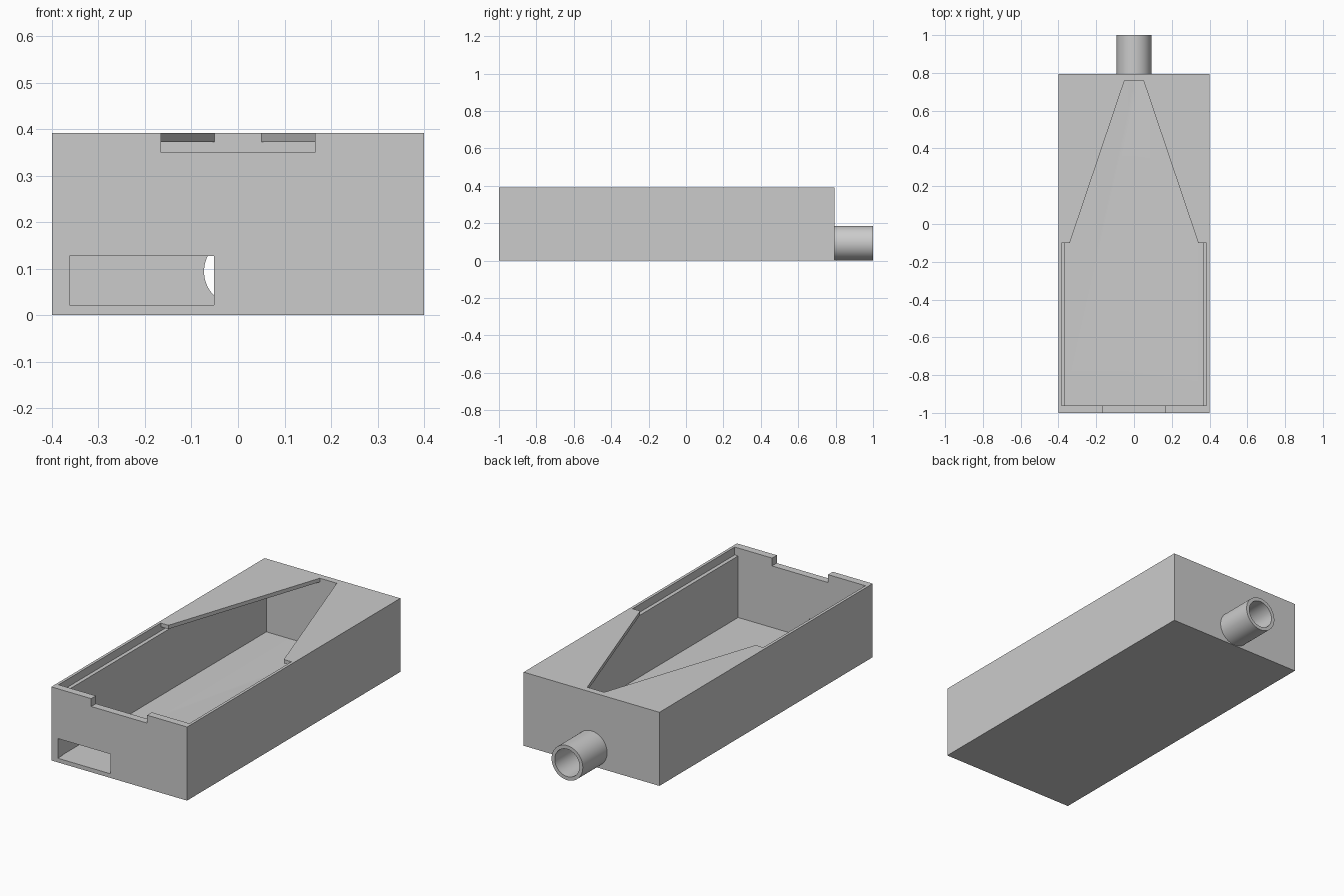
import bpy, bmesh, math

cube = bpy.data.objects.get("Cube")
if cube:
    bpy.data.objects.remove(cube, do_unlink=True)

grey = bpy.data.materials.new("plain grey")
grey.use_nodes = True
colour = (0.6, 0.6, 0.6, 1)
grey.diffuse_color = colour
grey.node_tree.nodes["Principled BSDF"].inputs["Base Color"].default_value = colour

TOP, FRONT, BACK = 0.392, -1.0, 0.795
FLOOR, LEDGE, ROOF = 0.022, 0.35, 0.372
INNER_FRONT, INNER_BACK = -0.96, 0.76
TUBE_Z = 0.094


def prism(name, outline, z0, z1):
    """Solid made by raising an outline in the xy plane."""
    bm = bmesh.new()
    base = bm.faces.new([bm.verts.new((x, y, z0)) for x, y in outline])
    side = bmesh.ops.extrude_face_region(bm, geom=[base])["geom"]
    verts = [v for v in side if isinstance(v, bmesh.types.BMVert)]
    bmesh.ops.translate(bm, verts=verts, vec=(0, 0, z1 - z0))
    bmesh.ops.recalc_face_normals(bm, faces=bm.faces)
    mesh = bpy.data.meshes.new(name)
    bm.to_mesh(mesh)
    bm.free()
    mesh.materials.append(grey)
    obj = bpy.data.objects.new(name, mesh)
    bpy.context.collection.objects.link(obj)
    return obj


def box(name, x0, x1, y0, y1, z0, z1):
    return prism(name, [(x0, y0), (x1, y0), (x1, y1), (x0, y1)], z0, z1)


def rod(name, radius, y0, y1):
    """Cylinder lying along y at the height of the outlet."""
    bpy.ops.mesh.primitive_cylinder_add(
        vertices=64, radius=radius, depth=y1 - y0,
        location=(0, (y0 + y1) / 2, TUBE_Z), rotation=(math.pi / 2, 0, 0))
    obj = bpy.context.object
    obj.name = name
    obj.data.materials.append(grey)
    return obj


def combine(target, tool, operation):
    """Apply a boolean and remove the tool."""
    mod = target.modifiers.new(tool.name, 'BOOLEAN')
    mod.operation = operation
    mod.solver = 'EXACT'
    mod.object = tool
    bpy.context.view_layer.objects.active = target
    bpy.ops.object.modifier_apply(modifier=mod.name)
    bpy.data.objects.remove(tool, do_unlink=True)


# Outer case with the outlet tube on its back
case = box("case", -0.4, 0.4, FRONT, BACK, 0, TOP)
combine(case, rod("outlet_tube", 0.092, INNER_BACK + 0.01, 1.0), 'UNION')

# Main cavity, and the wider groove that holds a lid under the roof
combine(case, box("cavity", -0.365, 0.365, INNER_FRONT, INNER_BACK, FLOOR, 0.36), 'DIFFERENCE')
combine(case, box("lid_groove", -0.385, 0.385, INNER_FRONT, INNER_BACK, LEDGE, ROOF), 'DIFFERENCE')

# Opening in the roof: straight at the front, tapering to the back
half = [(0.385, INNER_FRONT), (0.385, -0.1), (0.34, -0.1), (0.05, INNER_BACK)]
outline = half + [(-x, y) for x, y in reversed(half)]
combine(case, prism("roof_opening", outline, 0.36, 0.5), 'DIFFERENCE')

# Finger notch and side slot in the front wall
combine(case, box("front_notch", -0.165, 0.165, -1.1, -0.9, LEDGE, 0.5), 'DIFFERENCE')
combine(case, box("front_slot", -0.362, -0.052, -1.1, -0.9, FLOOR, 0.127), 'DIFFERENCE')

# Bore through the tube and the back wall
combine(case, rod("outlet_bore", 0.073, 0.7, 1.1), 'DIFFERENCE')

# Smooth the tube and keep the case edges sharp
bpy.ops.object.select_all(action='DESELECT')
case.select_set(True)
bpy.context.view_layer.objects.active = case
bpy.ops.object.shade_smooth_by_angle(angle=math.radians(30))
